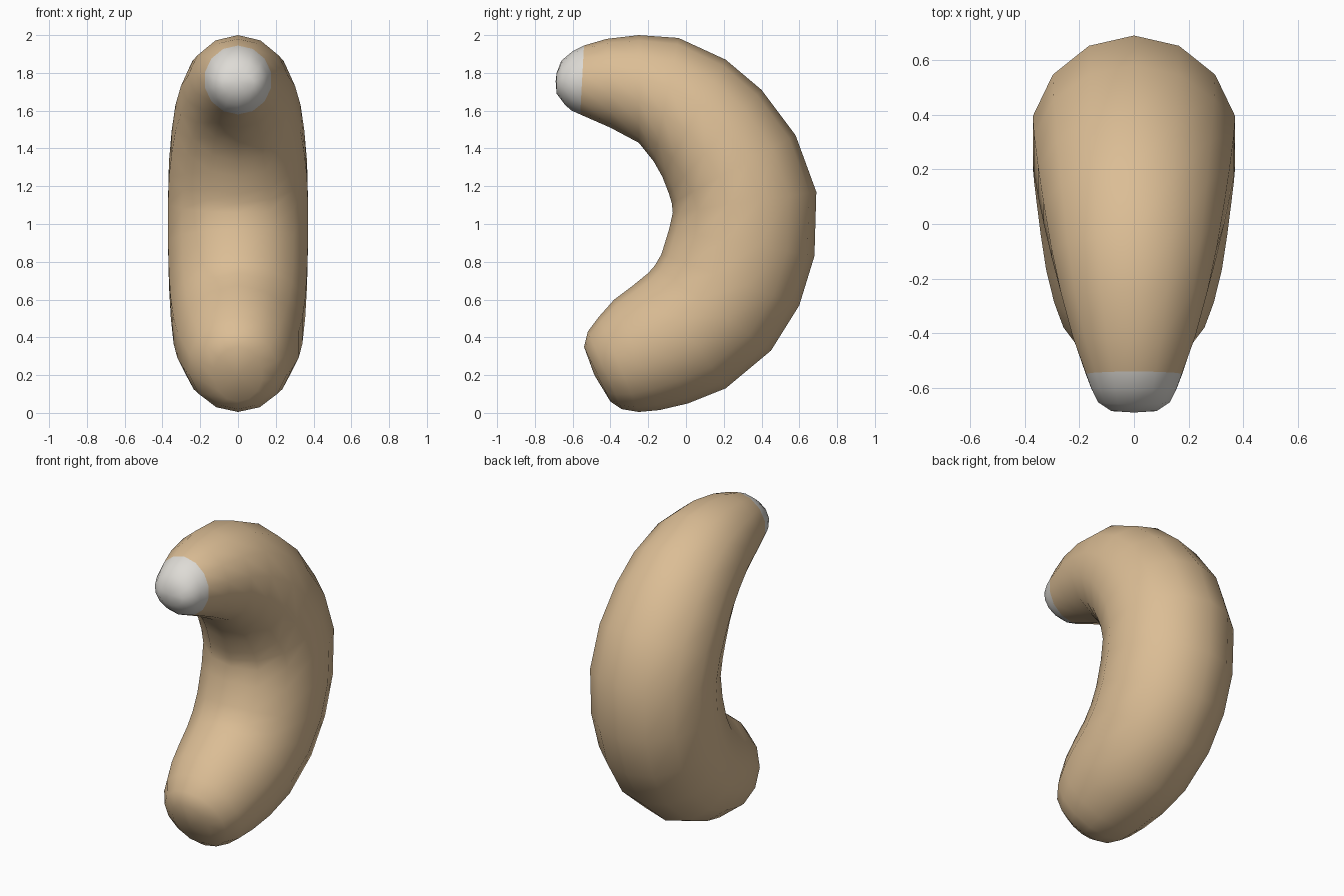
import bpy, bmesh, math
from mathutils import Vector

if "Cube" in bpy.data.objects:
    bpy.data.objects.remove(bpy.data.objects["Cube"])

SIDES = 14

def material(name, rgb):
    m = bpy.data.materials.new(name)
    m.diffuse_color = (*rgb, 1)
    m.use_nodes = True
    m.node_tree.nodes["Principled BSDF"].inputs["Base Color"].default_value = m.diffuse_color
    return m

tan = material("tan_nut", (0.71, 0.51, 0.30))
pale = material("pale_tip", (0.73, 0.71, 0.67))

# Cross-sections along the curl: outer y, z, inner y, z, half width
RINGS = [
    (-.685, 1.80, -.685, 1.69, .085),
    (-.66, 1.865, -.64, 1.63, .135),
    (-.60, 1.915, -.605, 1.60, .16),
    (-.54, 1.945, -.56, 1.58, .18),
    (-.42, 1.98, -.40, 1.51, .23),
    (-.25, 2.0, -.25, 1.43, .275),
    (-.04, 1.985, -.17, 1.33, .31),
    (.21, 1.87, -.125, 1.25, .34),
    (.40, 1.71, -.09, 1.16, .36),
    (.58, 1.47, -.075, 1.11, .375),
    (.69, 1.17, -.07, 1.06, .38),
    (.68, .83, -.09, .97, .38),
    (.60, .57, -.13, .84, .375),
    (.45, .33, -.165, .78, .365),
    (.21, .13, -.20, .74, .35),
    (.01, .05, -.28, .675, .33),
    (-.14, .015, -.38, .60, .30),
    (-.25, .005, -.46, .51, .265),
    (-.34, .02, -.52, .43, .21),
    (-.40, .06, -.54, .35, .13),
]
TIP, BASE = (0, -.69, 1.755), (0, -.485, .20)
PALE_BANDS = 3

bm = bmesh.new()
loops = []
for oy, oz, iy, iz, w in RINGS:
    outer, inner = Vector((0, oy, oz)), Vector((0, iy, iz))
    mid, half = (outer + inner) / 2, (outer - inner) / 2
    loop = []
    for k in range(SIDES):
        a = 2 * math.pi * k / SIDES
        loop.append(bm.verts.new(mid + half * math.cos(a) + Vector((w * math.sin(a), 0, 0))))
    loops.append(loop)

# Body skin, with the first bands pale
for n, (a, b) in enumerate(zip(loops, loops[1:])):
    for k in range(SIDES):
        j = (k + 1) % SIDES
        f = bm.faces.new((a[k], a[j], b[j], b[k]))
        f.material_index = 1 if n < PALE_BANDS else 0

# Closed ends
for pole, loop, mat in ((TIP, loops[0], 1), (BASE, loops[-1], 0)):
    v = bm.verts.new(pole)
    for k in range(SIDES):
        f = bm.faces.new((v, loop[k], loop[(k + 1) % SIDES]))
        f.material_index = mat

bmesh.ops.recalc_face_normals(bm, faces=bm.faces[:])
for f in bm.faces:
    f.smooth = True
mesh = bpy.data.meshes.new("curved_nut")
bm.to_mesh(mesh)
bm.free()
mesh.materials.append(tan)
mesh.materials.append(pale)
nut = bpy.data.objects.new("curved_nut", mesh)
bpy.context.collection.objects.link(nut)
